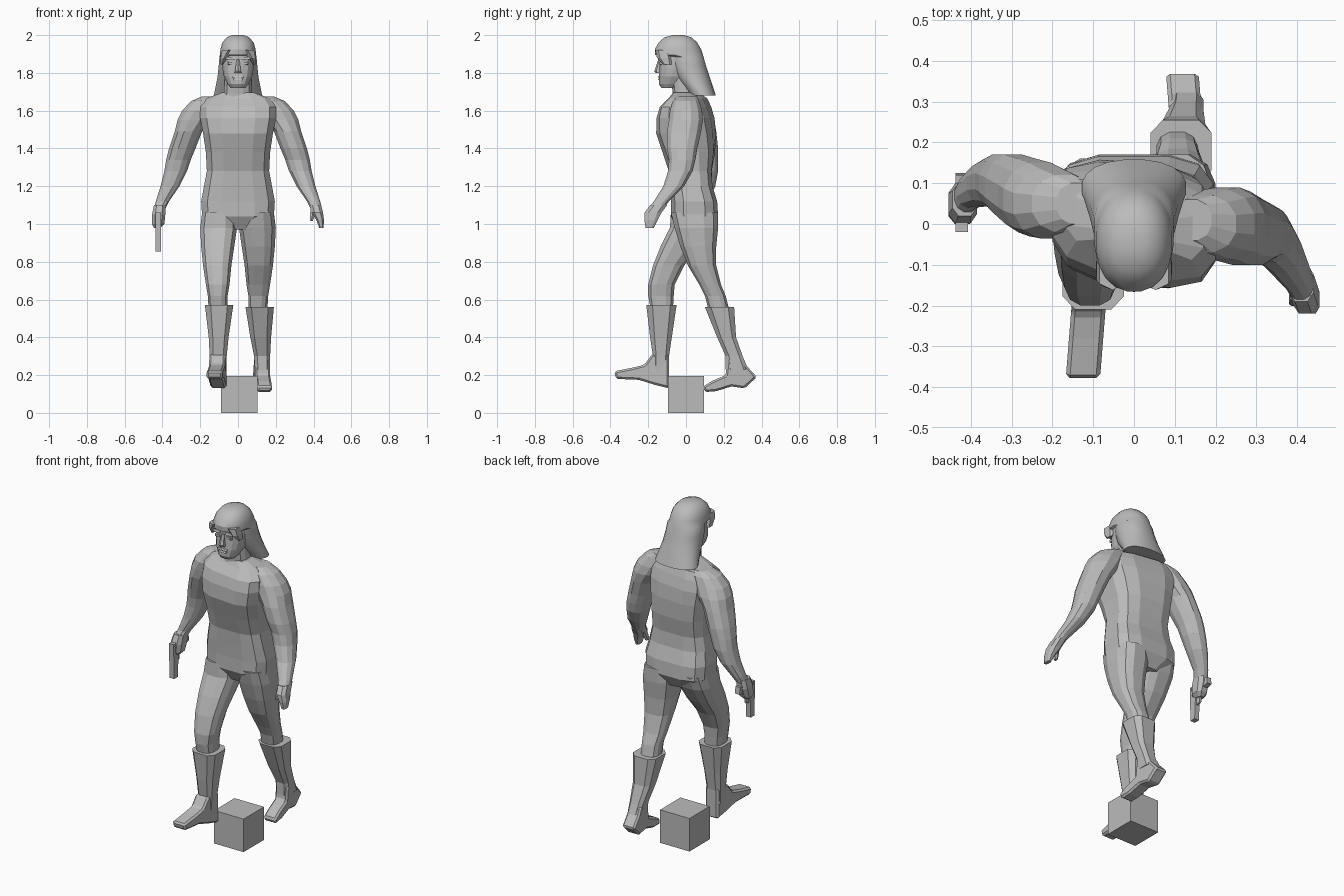
import bpy
import bmesh
from math import sin, cos, pi, copysign
from mathutils import Vector

if "Cube" in bpy.data.objects:
    bpy.data.objects.remove(bpy.data.objects["Cube"], do_unlink=True)

CM = 0.01  # tables below are in hundredths of a unit

clay = bpy.data.materials.new("plain_grey")
clay.use_nodes = True
grey = (0.5, 0.5, 0.5, 1)
clay.diffuse_color = grey
clay.node_tree.nodes["Principled BSDF"].inputs["Base Color"].default_value = grey


def finish(name, bm, smooth=False):
    """Turn a bmesh into a named, coloured object."""
    bmesh.ops.recalc_face_normals(bm, faces=bm.faces)
    mesh = bpy.data.meshes.new(name)
    bm.to_mesh(mesh)
    bm.free()
    mesh.materials.append(clay)
    obj = bpy.data.objects.new(name, mesh)
    bpy.context.collection.objects.link(obj)
    if smooth:
        bpy.context.view_layer.objects.active = obj
        obj.select_set(True)
        bpy.ops.object.shade_smooth_by_angle(angle=pi / 6)
        obj.select_set(False)
    return obj


def section(sides, power):
    """Rounded-box outline that exactly fills the square from -1 to 1."""
    pts = []
    for i in range(sides):
        a = 2 * pi * (i + 0.5) / sides
        pts.append([copysign(abs(f) ** power, f) for f in (cos(a), sin(a))])
    size = max(p[0] for p in pts)
    return [(px / size, py / size) for px, py in pts]


def loft(name, rings, sides=12, power=0.75, twist=None, smooth=False):
    """Skin a stack of level rings given as (z, left, right, front, back)."""
    bm = bmesh.new()
    outline = section(sides, power)
    loops = []
    for z, x0, x1, y0, y1 in rings:
        loop = []
        for px, py in outline:
            x = (x0 + x1) / 2 + px * (x1 - x0) / 2
            y = (y0 + y1) / 2 + py * (y1 - y0) / 2
            if twist:
                y += twist(z) * x
            loop.append(bm.verts.new(Vector((x, y, z)) * CM))
        loops.append(loop)
    for low, high in zip(loops, loops[1:]):
        for i in range(sides):
            j = (i + 1) % sides
            bm.faces.new((low[i], low[j], high[j], high[i]))
    bm.faces.new(loops[0])
    bm.faces.new(loops[-1])
    return finish(name, bm, smooth)


def centred(rings):
    """Expand (z, half width, front, back) to full rings."""
    return [(z, -w, w, y0, y1) for z, w, y0, y1 in rings]


def sided(side, z, x_in, x_out, y0, y1):
    """A ring measured outward from the middle, on the chosen side."""
    a, b = sorted((side * x_in, side * x_out))
    return (z, a, b, y0, y1)


def slab(name, profile, x, half, lean=0.0, bevel=0.0):
    """Side outline (y, z) given thickness across x, leaning as y grows."""
    bm = bmesh.new()
    ends = []
    for s in (-1, 1):
        ends.append([bm.verts.new(Vector((x + s * half + lean * y, y, z)) * CM)
                     for y, z in profile])
    bm.faces.new(ends[0])
    bm.faces.new(ends[1])
    for i in range(len(profile)):
        j = (i + 1) % len(profile)
        bm.faces.new((ends[0][i], ends[0][j], ends[1][j], ends[1][i]))
    obj = finish(name, bm)
    if bevel:
        mod = obj.modifiers.new("soft_edges", "BEVEL")
        mod.width = bevel
        mod.segments = 1
    return obj


# Torso, turned slightly at the shoulders
loft("torso", centred([
    (97, 8, -4, 13), (104, 19, -8, 17), (112, 19.5, -8, 16.5),
    (120, 18, -8.5, 14), (128, 16.5, -9, 13.5), (138, 17, -12, 15),
    (148, 18.5, -15, 15), (156, 20, -14.5, 14), (162, 20, -12.5, 12),
    (166.5, 17, -8, 10), (169.5, 9, -6, 6)]),
    power=0.6, twist=lambda z: -0.004 * max(0, z - 125))
loft("neck", centred([(160, 9, -7, 6), (169, 7.5, -7, 5), (178, 7, -8, 4)]))

# Thighs and knees: shared widths, separate stride for each side
leg_widths = [(106, 1, 19), (98, 0.5, 20), (88, 2, 19.5), (78, 3.5, 18.5),
              (68, 4.5, 17), (62, 5.5, 16), (54, 5.5, 15.5)]
strides = {
    "right": (-1, [(-8, 16), (-8.5, 13), (-13.5, 7), (-17.5, -1),
                   (-20, -6), (-20, -6.5), (-18.5, -7)]),
    "left": (1, [(-8, 17), (-6, 17), (-3, 16), (1, 16),
                 (7, 18.5), (10, 21), (12, 23)])}
for label, (side, depths) in strides.items():
    loft(label + "_leg", [sided(side, *w, *d) for w, d in zip(leg_widths, depths)])

# Arms: shared widths and thickness, separate swing for each side
arm_widths = [(167.5, 9, 19, 5), (165, 9, 25, 7), (160, 11, 29.5, 8.5),
              (155, 14, 32, 9), (149, 19, 33.5, 9), (140, 22.5, 36.5, 8),
              (134, 25, 38, 7), (128, 27, 39, 6.5), (120, 31, 41, 5.5),
              (112, 36.5, 43.5, 4), (108, 38.5, 44.5, 4)]
swings = {
    "right": (-1, [5, 5, 5, 6, 7, 9, 10, 10.5, 10, 8, 6]),
    "left": (1, [1, 0, 0, 0, -1, -2, -2, -3, -6.5, -13, -16])}
for label, (side, centres) in swings.items():
    loft(label + "_arm", [sided(side, z, a, b, y - d, y + d)
                          for (z, a, b, d), y in zip(arm_widths, centres)],
         power=0.9)

# Open hand with thumb, and a closed fist on the other side
loft("left_hand", [(110, 38, 44, -19, -10), (106, 39, 45, -22, -13),
                   (102, 41.5, 45.5, -22, -15), (98, 43, 45.3, -21.5, -17)], sides=8)
loft("left_thumb", [(108, 38.5, 42, -19, -15), (104, 38, 40.5, -20, -17),
                    (101.5, 38, 39.5, -20, -18)], sides=6)
loft("right_hand", [(110, -44.5, -38.5, 2, 10), (105, -45.5, -38.5, 0, 10),
                    (100, -45.5, -39, 0, 8), (98, -44.5, -41, 1, 6)], sides=8)

# Sidearm pointing at the ground
slab("gun_barrel", [(-2, 106), (-1.5, 85.5), (2, 85.5), (3, 106)], -42.2, 1.5)
slab("gun_grip", [(2, 106), (12, 107), (12.5, 103), (2, 101)], -42.2, 1.5)
slab("gun_trigger_guard", [(2, 99), (5, 98.5), (5, 95), (2, 94)], -42.2, 0.6)

# Boots: tapering shafts and walking feet
loft("right_boot_shaft", [(57, -17.5, -2.5, -21, -5), (40, -15.5, -5, -19, -7.5),
                          (30, -15, -6, -17.5, -9), (22, -15, -6.5, -17.5, -9)],
     sides=8, power=0.6)
loft("left_boot_shaft", [(56, 4, 19, 10, 25.5), (40, 6.5, 17.5, 16.5, 26.5),
                         (30, 8.5, 17, 21, 30), (23, 9, 17, 21, 33)],
     sides=8, power=0.6)
slab("right_foot", [(-9, 13), (-17, 15), (-25, 17.5), (-37, 18), (-38, 22),
                    (-28, 24), (-22, 25.5), (-18, 31), (-9, 31)],
     -9.5, 4.2, lean=0.08, bevel=0.01)
slab("left_foot", [(37.5, 19), (31, 13), (24, 14), (16, 11.5), (10, 11),
                   (9, 14), (14, 17), (21, 20), (22, 29), (30, 29), (32, 25)],
     14.8, 4, lean=-0.08, bevel=0.01)

# Head and simple face
loft("head", centred([
    (172, 4, -13, -5), (174, 5.5, -14.3, 0), (178, 7.5, -14.3, 4),
    (182, 8.2, -14, 6), (187, 8.5, -13.7, 7), (193, 8.5, -14, 7)]),
    sides=16, power=0.8)
loft("nose", centred([(180, 1.8, -16, -12), (181, 1.6, -16.5, -12),
                      (187, 0.7, -14.6, -12)]), sides=6)
for label, z, half in (("upper_lip", 177.6, 3), ("lower_lip", 176.2, 2.5)):
    slab(label, [(-14.9, z), (-14.5, z + 0.8), (-13, z + 0.8), (-13, z)], 0, half)
for label, side in (("right", -1), ("left", 1)):
    slab(label + "_brow", [(-14.6, 187), (-14.3, 188.5), (-11, 188.5), (-11, 187)],
         side * 4, 2.3)
    slab(label + "_eye", [(-14.2, 184.5), (-14.2, 185.8), (-11, 186), (-11, 184)],
         side * 3.7, 1.5)

# Long hair with a fringe
loft("hair", centred([
    (200, 3, -7, -1), (198.8, 6, -11.5, 3), (196, 8.3, -14.5, 6),
    (192.5, 9.3, -16.5, 8), (189.5, 9.6, -16.3, 9), (188.5, 9.8, -10, 9.3),
    (184, 10.2, -9, 10.5), (178, 10.8, -6, 12.5), (172, 12, -1, 14.5),
    (168, 12.8, 2, 15.8)]), sides=20, power=0.9, smooth=True)
for label, side in (("right", -1), ("left", 1)):
    loft(label + "_fringe_lock", [sided(side, 192, 2, 8.5, -15.8, -9),
                                  sided(side, 188, 5.5, 9.2, -15, -8),
                                  sided(side, 184.5, 8, 9.3, -12, -8)], sides=6)

# Block underneath
slab("base_block", [(-9.5, 0), (9.5, 0), (9.5, 19.5), (-9.5, 19.5)], 0.7, 9.6)
